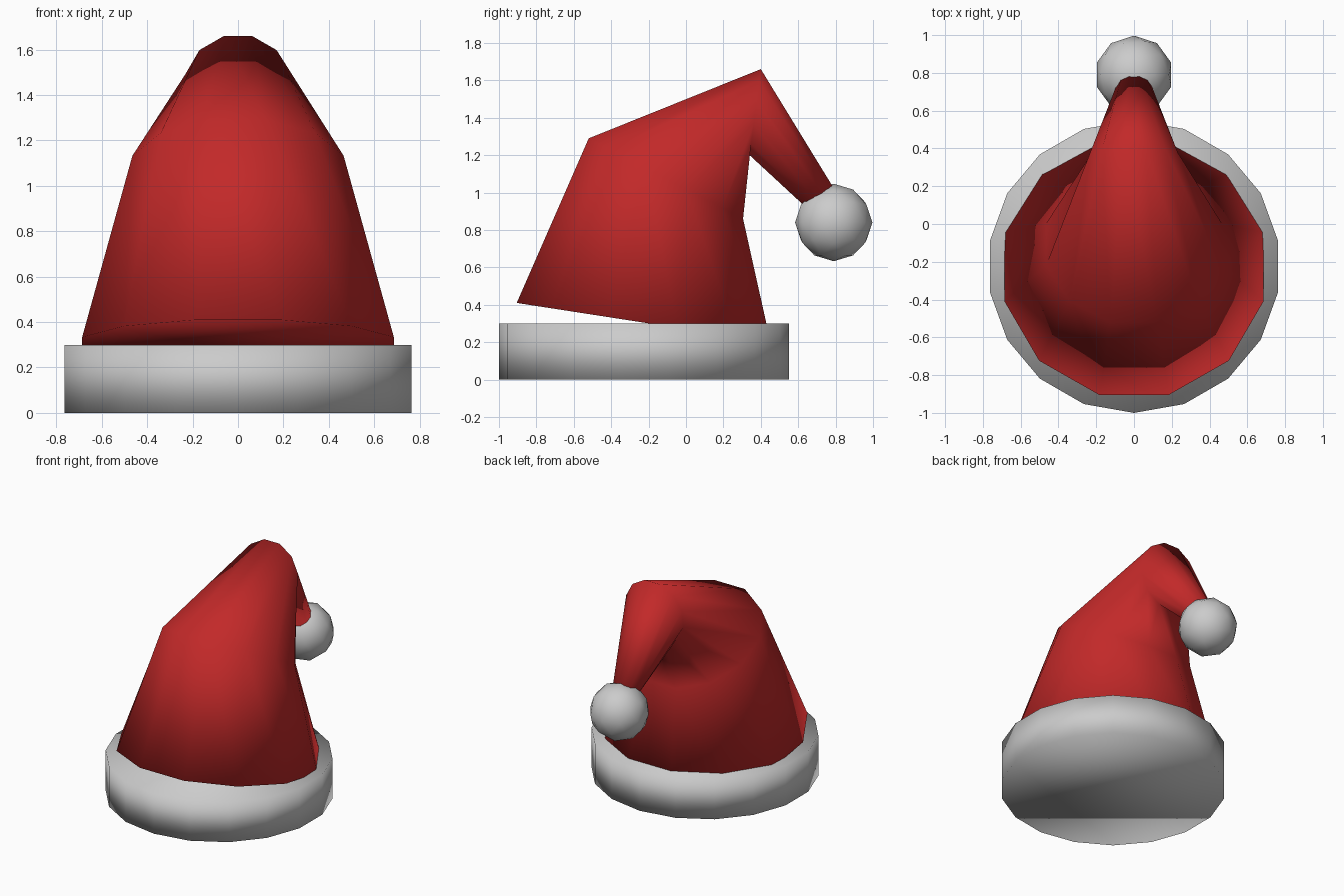
import bpy, bmesh
from math import sin, cos, radians
from mathutils import Vector

if "Cube" in bpy.data.objects:
    bpy.data.objects.remove(bpy.data.objects["Cube"])

red = bpy.data.materials.new("red_felt")
red.diffuse_color = (0.54, 0.022, 0.022, 1)
red.use_nodes = True
red.node_tree.nodes["Principled BSDF"].inputs["Base Color"].default_value = red.diffuse_color


def smooth(obj, name):
    obj.name = name
    for p in obj.data.polygons:
        p.use_smooth = True


# Brim: 18-sided band
bpy.ops.mesh.primitive_cylinder_add(vertices=18, radius=0.775, depth=0.3,
                                    location=(0, -0.225, 0.15))
smooth(bpy.context.object, "brim")

# Pompom at the drooping tip
bpy.ops.mesh.primitive_ico_sphere_add(subdivisions=2, radius=0.207,
                                      location=(0, 0.79, 0.84))
smooth(bpy.context.object, "pompom")

# Cap: tilted 12-sided rings, each given by its front and back edge (y, z)
SIDES = 12
rings = [((-0.905, 0.41), (0.452, 0.20)),
         ((-0.52, 1.29), (0.305, 0.86)),
         ((0.40, 1.66), (0.34, 1.20)),
         ((0.795, 1.015), (0.632, 0.93))]
bm = bmesh.new()
loops = []
for front, back in rings:
    f, b = Vector((0, *front)), Vector((0, *back))
    mid, axis = (f + b) / 2, (b - f).normalized()
    r = (b - f).length / 2 / cos(radians(15))
    angles = [radians(15 + 360 * i / SIDES) for i in range(SIDES)]
    loops.append([bm.verts.new(mid + axis * r * cos(a) + Vector((r * sin(a), 0, 0)))
                  for a in angles])
for lo, hi in zip(loops, loops[1:]):
    for i in range(SIDES):
        j = (i + 1) % SIDES
        bm.faces.new((lo[i], lo[j], hi[j], hi[i]))
bm.faces.new(loops[0])
bm.faces.new(loops[-1])
bmesh.ops.recalc_face_normals(bm, faces=bm.faces)
mesh = bpy.data.meshes.new("cap")
bm.to_mesh(mesh)
bm.free()
mesh.materials.append(red)
cap = bpy.data.objects.new("cap", mesh)
bpy.context.collection.objects.link(cap)
smooth(cap, "cap")
